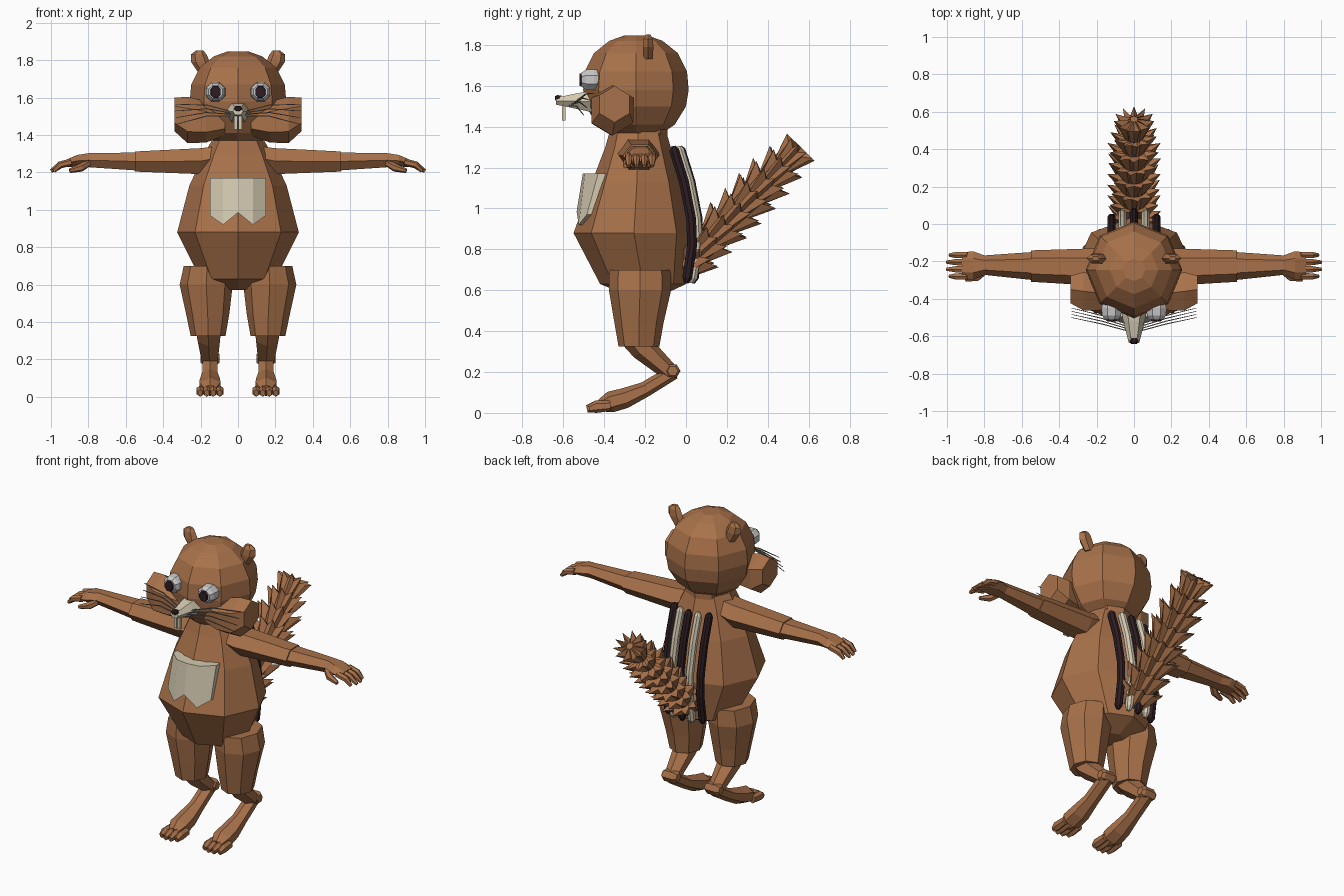
import bpy, bmesh, math
from mathutils import Vector

if "Cube" in bpy.data.objects:
    bpy.data.objects.remove(bpy.data.objects["Cube"])


def material(name, rgb):
    m = bpy.data.materials.new(name)
    m.use_nodes = True
    m.diffuse_color = (*rgb, 1)
    m.node_tree.nodes["Principled BSDF"].inputs["Base Color"].default_value = (*rgb, 1)
    return m


fur = material("brown fur", (0.39, 0.165, 0.068))
cream = material("cream", (0.66, 0.59, 0.44))
dark = material("dark stripe", (0.026, 0.012, 0.015))
grey = material("eye grey", (0.58, 0.58, 0.58))
wire = material("whisker grey", (0.25, 0.23, 0.2))

X, Y, Z = Vector((1, 0, 0)), Vector((0, 1, 0)), Vector((0, 0, 1))


def ring(c, u, v, n=8, phase=0.0):
    """Polygon of n points round c, spanned by half-axes u and v."""
    steps = [2 * math.pi * (i + phase) / n for i in range(n)]
    return [Vector(c) + u * math.cos(a) + v * math.sin(a) for a in steps]


def loft(name, rings, mat, side=1):
    """Skin a list of equal rings, cap both ends; side=-1 mirrors in x."""
    bm = bmesh.new()
    rows = [[bm.verts.new((p[0] * side, p[1], p[2])) for p in r] for r in rings]
    n = len(rows[0])
    for a, b in zip(rows, rows[1:]):
        for i in range(n):
            j = (i + 1) % n
            bm.faces.new((a[i], a[j], b[j], b[i]))
    bm.faces.new(rows[0])
    bm.faces.new(rows[-1])
    bmesh.ops.recalc_face_normals(bm, faces=bm.faces)
    mesh = bpy.data.meshes.new(name)
    bm.to_mesh(mesh)
    bm.free()
    mesh.materials.append(mat)
    ob = bpy.data.objects.new(name, mesh)
    bpy.context.collection.objects.link(ob)
    return ob


def tube(name, path, radii, mat, side=1, n=6, wide=1.0, up=Z):
    """Sweep a polygon along a path; wide stretches it sideways."""
    pts = [Vector(p) for p in path]
    rings = []
    for i, p in enumerate(pts):
        t = (pts[min(i + 1, len(pts) - 1)] - pts[max(i - 1, 0)]).normalized()
        u = t.cross(up).normalized()
        rings.append(ring(p, u * radii[i] * wide, u.cross(t) * radii[i], n, 0.5))
    return loft(name, rings, mat, side)


# Torso: z, half width, centre y, half depth
torso = [(0.57, 0.07, -0.2, 0.07), (0.63, 0.2, -0.21, 0.21), (0.88, 0.325, -0.255, 0.295),
         (1.13, 0.26, -0.24, 0.22), (1.3, 0.18, -0.235, 0.16), (1.37, 0.14, -0.235, 0.14)]
loft("torso", [ring((0, y, z), X * w, Y * d) for z, w, y, d in torso], fur)
loft("neck", [ring((0, -0.22, z), X * 0.13, Y * 0.13) for z in (1.34, 1.44)], fur)

# Head
head = [(1.37, 0.13), (1.41, 0.19), (1.5, 0.245), (1.58, 0.258), (1.67, 0.25),
        (1.76, 0.205), (1.82, 0.13), (1.845, 0.06)]
loft("head", [ring((0, -0.245, z), X * r, Y * r) for z, r in head], fur)

# Snout, nose and teeth: y, z, half width, half height
snout = [(-0.43, 1.52, 0.075, 0.065), (-0.52, 1.525, 0.058, 0.047), (-0.635, 1.525, 0.028, 0.02)]
loft("snout", [ring((0, y, z), X * w, Z * h, 6) for y, z, w, h in snout], cream)
loft("nose", [ring((0, y, 1.54), X * r, Z * r * 0.7, 6)
              for y, r in ((-0.61, 0.02), (-0.63, 0.024), (-0.642, 0.014))], dark)

# Chest patch with a notched lower edge: x, top y, bottom y, bottom z
patch = [(-0.15, -0.43, -0.485, 0.97), (-0.08, -0.495, -0.525, 0.92), (0, -0.505, -0.535, 0.985),
         (0.08, -0.495, -0.525, 0.92), (0.15, -0.43, -0.485, 0.97)]
loft("chest_patch", [[(x, t, 1.17), (x, b, z), (x, b + 0.06, z), (x, t + 0.07, 1.17)]
                     for x, t, b, z in patch], cream)


# Back stripes following the spine
spine = [(-0.062, 1.305), (-0.058, 1.285), (-0.01, 1.13), (0.025, 0.95),
         (0.03, 0.82), (0.006, 0.66), (0.0, 0.635)]
stripe_sizes = [0.012] + [0.026] * 5 + [0.012]
for name, x, out, mat in (("stripe_right_dark", -0.12, 0, dark), ("stripe_right_cream", -0.062, 0.025, cream),
                          ("stripe_centre_dark", 0, 0.032, dark), ("stripe_left_cream", 0.062, 0.025, cream),
                          ("stripe_left_dark", 0.12, 0, dark)):
    tube(name, [(x, y + out, z) for y, z in spine], stripe_sizes, mat, n=8, wide=0.9, up=Y)

# Bushy tail: tiers of star-shaped tufts stacked along a slanted axis
axis = Vector((0, 0.7, 0.714)).normalized()
across = axis.cross(X)
root = Vector((0, 0.0, 0.73))
tail, points = [], 11
for tier in range(8):
    start = root + axis * (0.1 * tier - 0.03)
    size = 1.0 if tier < 6 else 1.0 - 0.12 * (tier - 5)
    tail.append(ring(start, X * 0.07 * size, across * 0.065 * size, points * 2, 0.5 * tier))
    tuft = ring(start + axis * 0.1, X * 0.09 * size, across * 0.08 * size, points * 2, 0.5 * tier)
    for i in range(0, points * 2, 2):
        mid = start + axis * 0.1
        tuft[i] = mid + (tuft[i] - mid) * 1.6 + axis * 0.03
    tail.append(tuft)
tail.append(ring(root + axis * 0.8, X * 0.02, across * 0.02, points * 2, 3.5))
loft("tail", tail, fur)

# Paired parts
for side, label in ((1, "left_"), (-1, "right_")):
    # Cheek pouch
    cheek = [(0.07, -0.38, 1.47, 0.07), (0.17, -0.37, 1.47, 0.105),
             (0.27, -0.36, 1.48, 0.118), (0.34, -0.35, 1.51, 0.085)]
    loft(label + "cheek", [ring((x, y, z), Y * r, Z * r * 1.05, 6, 0.5) for x, y, z, r in cheek], fur, side)

    # Ear
    ear = [(0.17, 1.73, 0.04), (0.2, 1.79, 0.05), (0.21, 1.83, 0.042), (0.205, 1.852, 0.02)]
    loft(label + "ear", [ring((x, -0.185, z), X * r, Y * r * 0.6, 6) for x, z, r in ear], fur, side)

    # Eye and pupil
    eye = [(-0.4, 0.045), (-0.45, 0.058), (-0.49, 0.055), (-0.51, 0.04)]
    loft(label + "eye", [ring((0.12, y, 1.63), X * r, Z * r * 0.95, 8, 0.5) for y, r in eye], grey, side)
    loft(label + "pupil", [ring((0.12, y, 1.63), X * r * 0.85, Z * r, 8, 0.5)
                           for y, r in ((-0.505, 0.036), (-0.522, 0.032))], dark, side)

    # Front tooth
    loft(label + "tooth", [ring((0.012, -0.598, z), X * 0.013, Y * 0.012, 4, 0.5)
                           for z in (1.43, 1.525)], cream, side)

    # Whiskers
    for i in range(4):
        k = i - 1.5
        tube(label + "whisker_%d" % (i + 1),
             [(0.04, -0.57 + 0.012 * i, 1.515 + 0.008 * k), (0.17, -0.535 + 0.015 * i, 1.53 + 0.02 * k),
              (0.335, -0.5 + 0.017 * i, 1.51 + 0.036 * k)], (0.004, 0.004, 0.002), wire, side, n=4)

    # Arm: x, y, z, half depth, half height
    upper = [(0.1, -0.235, 1.28, 0.1, 0.07), (0.2, -0.23, 1.26, 0.1, 0.08), (0.55, -0.225, 1.258, 0.084, 0.062)]
    lower = [(0.53, -0.225, 1.258, 0.076, 0.056), (0.8, -0.22, 1.265, 0.052, 0.043),
             (0.86, -0.222, 1.262, 0.076, 0.036), (0.92, -0.222, 1.248, 0.07, 0.022)]
    for part, rows in (("upper_arm", upper), ("forearm_and_palm", lower)):
        loft(label + part, [ring((x, y, z), Y * d, Z * h, 6) for x, y, z, d, h in rows], fur, side)

    # Fingers and thumb
    for i in range(4):
        y = -0.166 - 0.038 * i
        reach = 1.0 - 0.015 * (i in (0, 3))
        tube(label + "finger_%d" % (i + 1), [(0.89, y, 1.255), (0.95, y, 1.24), (reach, y, 1.207)],
             (0.02, 0.019, 0.01), fur, side)
    tube(label + "thumb", [(0.8, -0.255, 1.25), (0.84, -0.285, 1.225), (0.9, -0.298, 1.208)],
         (0.02, 0.022, 0.012), fur, side)

    # Thigh: x, y, z, half width, half depth
    thigh = [(0.165, -0.225, 0.7, 0.125, 0.15), (0.17, -0.225, 0.6, 0.142, 0.152),
             (0.162, -0.23, 0.44, 0.115, 0.12), (0.16, -0.23, 0.325, 0.093, 0.1)]
    loft(label + "thigh", [ring((x, y, z), X * w, Y * d) for x, y, z, w, d in thigh], fur, side)

    # Shin, heel and foot
    tube(label + "shin", [(0.157, -0.25, 0.37), (0.155, -0.21, 0.315), (0.15, -0.07, 0.19)],
         (0.07, 0.062, 0.042), fur, side, wide=1.1)
    loft(label + "heel", [ring((x, -0.065, 0.205), Y * r, Z * r, 6)
                          for x, r in ((0.098, 0.026), (0.115, 0.038), (0.185, 0.038), (0.2, 0.026))], fur, side)
    tube(label + "foot", [(0.15, -0.06, 0.2), (0.15, -0.2, 0.115), (0.15, -0.3, 0.072),
                          (0.15, -0.37, 0.053), (0.15, -0.42, 0.035)],
         (0.036, 0.038, 0.05, 0.052, 0.03), fur, side, wide=1.25)
    for i in range(4):
        x = 0.097 + 0.035 * i
        reach = -0.485 + 0.012 * (i in (0, 3))
        tube(label + "toe_%d" % (i + 1), [(x, -0.37, 0.035), (x, -0.44, 0.03), (x, reach, 0.02)],
             (0.026, 0.03, 0.018), fur, side, wide=0.8)
